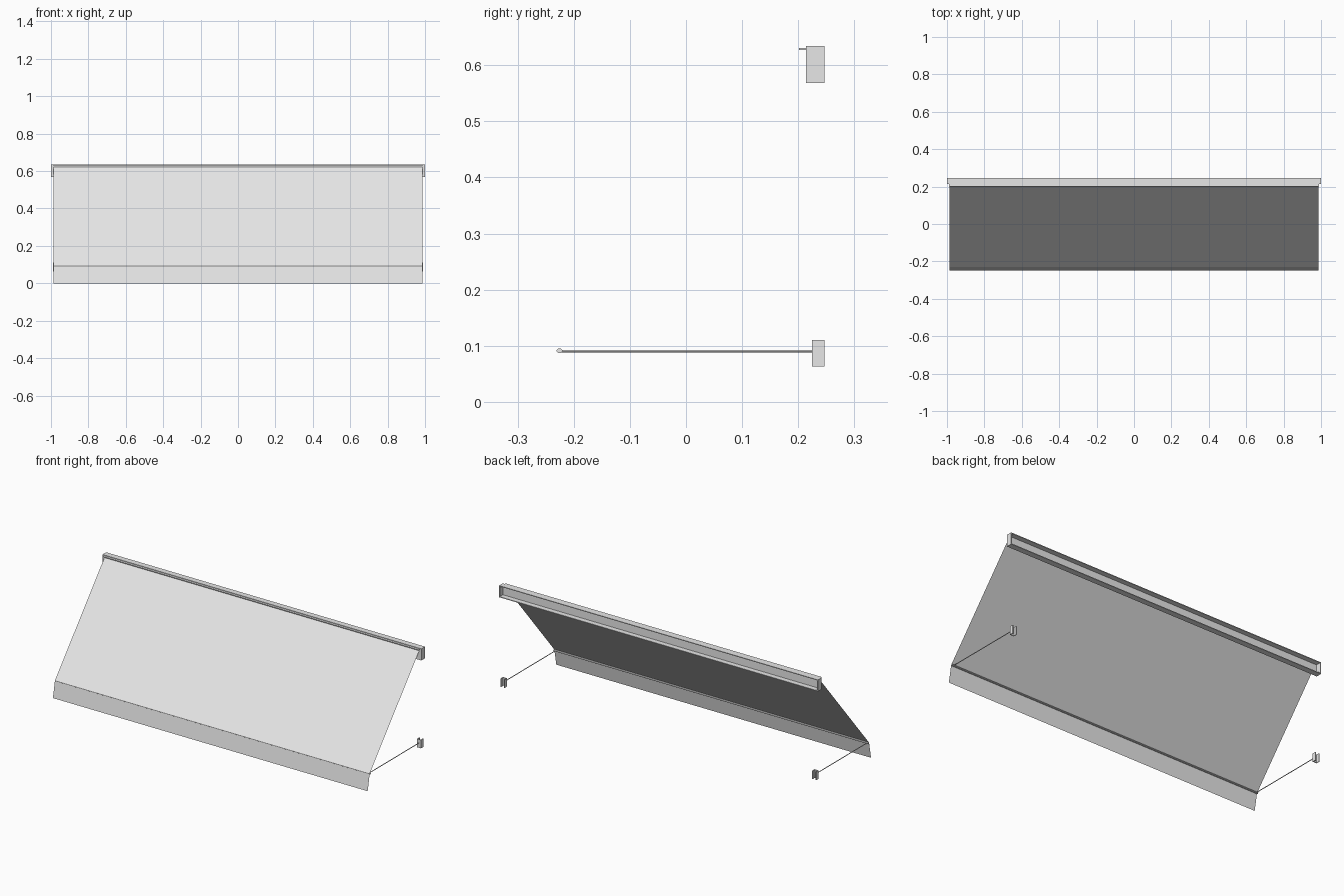
import bpy
from mathutils import Vector

cube = bpy.data.objects.get("Cube")
if cube:
    bpy.data.objects.remove(cube, do_unlink=True)

# Single plain grey finish
grey = bpy.data.materials.new("plain grey")
grey.use_nodes = True
colour = (0.8, 0.8, 0.8, 1)
grey.diffuse_color = colour
grey.node_tree.nodes["Principled BSDF"].inputs["Base Color"].default_value = colour


def add_mesh(name, verts, faces):
    mesh = bpy.data.meshes.new(name)
    mesh.from_pydata(verts, [], faces)
    mesh.materials.append(grey)
    obj = bpy.data.objects.new(name, mesh)
    bpy.context.collection.objects.link(obj)
    return obj


def extrude_x(name, profile, x0, x1):
    """Extrude a closed (y, z) outline, anticlockwise seen from +x, along x."""
    n = len(profile)
    verts = [(x, y, z) for x in (x0, x1) for y, z in profile]
    sides = [(i, (i + 1) % n, (i + 1) % n + n, i + n) for i in range(n)]
    caps = [tuple(reversed(range(n))), tuple(range(n, 2 * n))]
    obj = add_mesh(name, verts, [tuple(reversed(f)) for f in sides] + caps)
    return obj


def box(name, x0, x1, y0, y1, z0, z1):
    return extrude_x(name, [(y0, z0), (y1, z0), (y1, z1), (y0, z1)], x0, x1)


def channel(name, x0, x1, y0, y1, z0, z1, t):
    """Channel section, open at the back."""
    outline = [(y0, z0), (y1, z0), (y1, z0 + t), (y0 + t, z0 + t),
               (y0 + t, z1 - t), (y1, z1 - t), (y1, z1), (y0, z1)]
    return extrude_x(name, outline, x0, x1)


def sheet(name, half, upper, lower):
    """Thin cloth panel between two (y, z) lines."""
    verts = [(-half, *lower), (half, *lower), (half, *upper), (-half, *upper)]
    return add_mesh(name, verts, [(0, 1, 2, 3)])


# Cloth: sloping canopy and hanging valance
cloth = 0.987
fold = (-0.23, 0.093)
sheet("canopy", cloth, (0.215, 0.622), fold)
sheet("valance", cloth, fold, (-0.248, 0))

# Wall rail with end plates and projecting front lip
channel("wall_rail", -0.995, 0.995, 0.214, 0.247, 0.568, 0.634, 0.004)
box("rail_lip", -0.99, 0.99, 0.201, 0.214, 0.627, 0.631)

# Front bar with a rounded section
bar = [(-0.231, 0.09), (-0.228, 0.087), (-0.223, 0.087), (-0.22, 0.09),
       (-0.22, 0.092), (-0.223, 0.095), (-0.228, 0.095), (-0.231, 0.092)]
extrude_x("front_bar", bar, -cloth, cloth)

# Mirrored end plates, support arms and wall brackets
for side, s in (("left", 1), ("right", -1)):
    def span(a, b):
        return sorted((s * a, s * b))

    box(side + "_rail_end", *span(0.995, 1), 0.214, 0.247, 0.568, 0.634)

    start, end = Vector((s * 0.977, -0.225, 0.09)), Vector((s * 0.977, 0.226, 0.09))
    bpy.ops.mesh.primitive_cylinder_add(
        vertices=12, radius=0.0022, depth=(end - start).length,
        location=(start + end) / 2,
        rotation=(end - start).to_track_quat("Z", "Y").to_euler())
    arm = bpy.context.object
    arm.name = side + "_arm"
    arm.data.materials.append(grey)
    bpy.ops.object.shade_smooth_by_angle()

    # Bracket: front plate with two side cheeks, open at the back
    box(side + "_bracket_plate", *span(0.964, 0.99), 0.225, 0.229, 0.063, 0.11)
    for label, x in (("inner", 0.964), ("outer", 0.986)):
        box(f"{side}_bracket_{label}_cheek", *span(x, x + 0.004), 0.229, 0.247, 0.063, 0.11)
